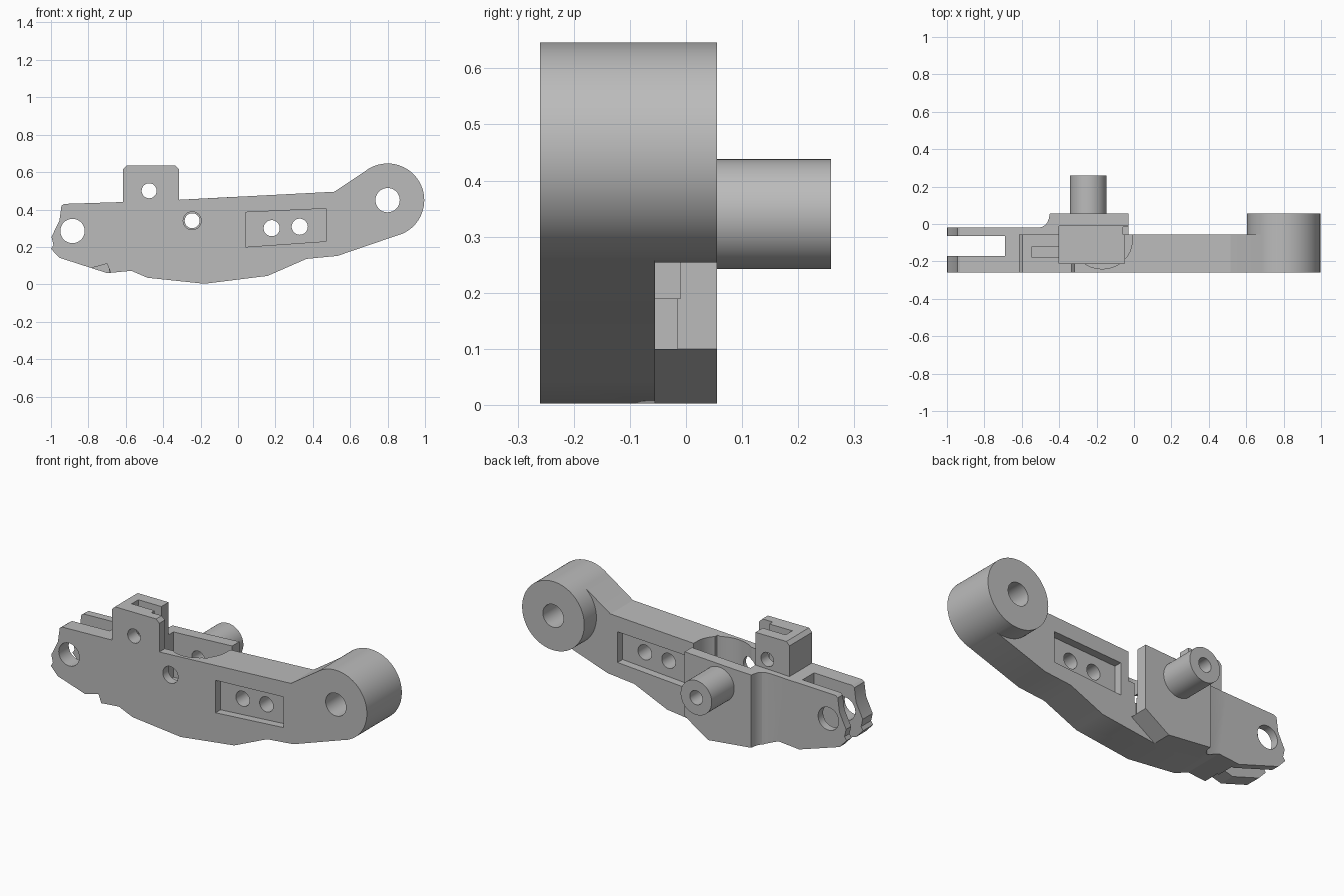
import bpy, bmesh, math

cube = bpy.data.objects.get("Cube")
if cube:
    bpy.data.objects.remove(cube, do_unlink=True)

grey = bpy.data.materials.new("plain grey")
grey.use_nodes = True
grey.diffuse_color = (0.5, 0.5, 0.5, 1)
grey.node_tree.nodes["Principled BSDF"].inputs["Base Color"].default_value = (0.5, 0.5, 0.5, 1)


def prism(name, pts, lo, hi, axis="y"):
    """Extrude a flat outline along y (points are x, z) or z (points are x, y)."""
    bm = bmesh.new()
    place = (lambda p, d: (p[0], d, p[1])) if axis == "y" else (lambda p, d: (p[0], p[1], d))
    rings = [[bm.verts.new(place(p, d)) for p in pts] for d in (lo, hi)]
    for ring in rings:
        bm.faces.new(ring)
    n = len(pts)
    for i in range(n):
        j = (i + 1) % n
        bm.faces.new((rings[0][i], rings[0][j], rings[1][j], rings[1][i]))
    bmesh.ops.recalc_face_normals(bm, faces=bm.faces)
    mesh = bpy.data.meshes.new(name)
    bm.to_mesh(mesh)
    bm.free()
    mesh.materials.append(grey)
    obj = bpy.data.objects.new(name, mesh)
    bpy.context.collection.objects.link(obj)
    return obj


def rod(name, x, z, r, lo, hi, n=48):
    pts = [(x + r * math.cos(math.tau * i / n), z + r * math.sin(math.tau * i / n)) for i in range(n)]
    return prism(name, pts, lo, hi)


def box(name, x0, x1, y0, y1, z0, z1):
    return prism(name, [(x0, z0), (x1, z0), (x1, z1), (x0, z1)], y0, y1)


def combine(target, other, operation):
    mod = target.modifiers.new("combine", "BOOLEAN")
    mod.operation, mod.solver, mod.object = operation, "EXACT", other
    bpy.context.view_layer.objects.active = target
    bpy.ops.object.modifier_apply(modifier=mod.name)
    bpy.data.objects.remove(other, do_unlink=True)


# Main arm outline, with the raised block on top
tail = [(-.93, .43), (-.944, .42), (-.955, .34), (-.997, .254), (-.987, .21), (-1, .19),
        (-.955, .142), (-.70, .06), (-.57, .072), (-.484, .035), (-.18, .003)]
arm = prism("lever_arm", tail + [
    (.158, .045), (.366, .136), (.532, .152), (.865, .266), (.8, .45), (.692, .613), (.516, .495),
    (-.315, .452), (-.315, .615), (-.335, .635), (-.595, .635), (-.615, .615), (-.615, .44)], -.26, -.055)

# Rear layer: side outline trimmed by a plan outline with a curved step
rear = prism("rear_plate", tail + [(-.03, .1), (-.03, .467), (-.315, .452), (-.615, .44)], -.1, .1)
plan = prism("plan_trim", [
    (-1.1, -.2), (.1, -.2), (.1, .055), (-.45, .055), (-.455, .03), (-.462, .01),
    (-.475, -.006), (-.492, -.016), (-.515, -.02), (-1.1, -.02)], -.2, 1, "z")
combine(rear, plan, "INTERSECT")
combine(arm, rear, "UNION")

# Pivot eye and rear boss
combine(arm, rod("eye", .8, .45, .196, -.26, .055, 96), "UNION")
combine(arm, rod("boss", -.245, .34, .098, .04, .258, 64), "UNION")

# Fork slot, spring pocket, side gap and block slot
arc = [(-.17 + .16 * math.cos(math.pi * (1 + i / 24)), -.09 + .15 * math.sin(math.pi * (1 + i / 24)))
       for i in range(25)]
cutters = [
    box("fork_slot", -1.1, -.69, -.17, -.065, -.2, 1),
    box("pocket", -.4, -.05, -.21, -.01, .19, 1),
    box("side_gap", -.2, .1, -.055, -.01, .19, 1),
    box("gap_step", -.06, .1, -.055, -.015, .1, .3),
    box("block_slot", -.545, -.39, -.18, -.12, .42, 1),
    prism("spring_recess", arc + [(-.01, -.05), (-.33, -.05)], .3, 1, "z"),
    prism("prong_notch", [(-.785, .087), (-.70, .11), (-.68, .06), (-.68, 0), (-.8, 0)], -.3, -.165),
]

# Slanted window recess on both sides
window = [(.04, .2), (.47, .23), (.47, .405), (.04, .385)]
cutters += [prism("window", window, -.3, -.215), prism("window", window, -.1, .05)]

# Through holes: x, z, radius, start, end
for x, z, r, lo, hi in [(.8, .45, .065, -.4, .4), (-.885, .285, .065, -.4, .4),
                        (.18, .3, .043, -.4, .4), (.33, .308, .043, -.4, .4),
                        (-.475, .5, .04, -.4, .0), (-.245, .34, .04, -.1, .4),
                        (-.245, .34, .048, -.4, -.1)]:
    cutters.append(rod("hole", x, z, r, lo, hi))

for cutter in cutters:
    combine(arm, cutter, "DIFFERENCE")

# Smooth the round parts, keep edges crisp
bpy.ops.object.select_all(action="DESELECT")
arm.select_set(True)
bpy.context.view_layer.objects.active = arm
bpy.ops.object.shade_smooth_by_angle(angle=math.radians(20))
